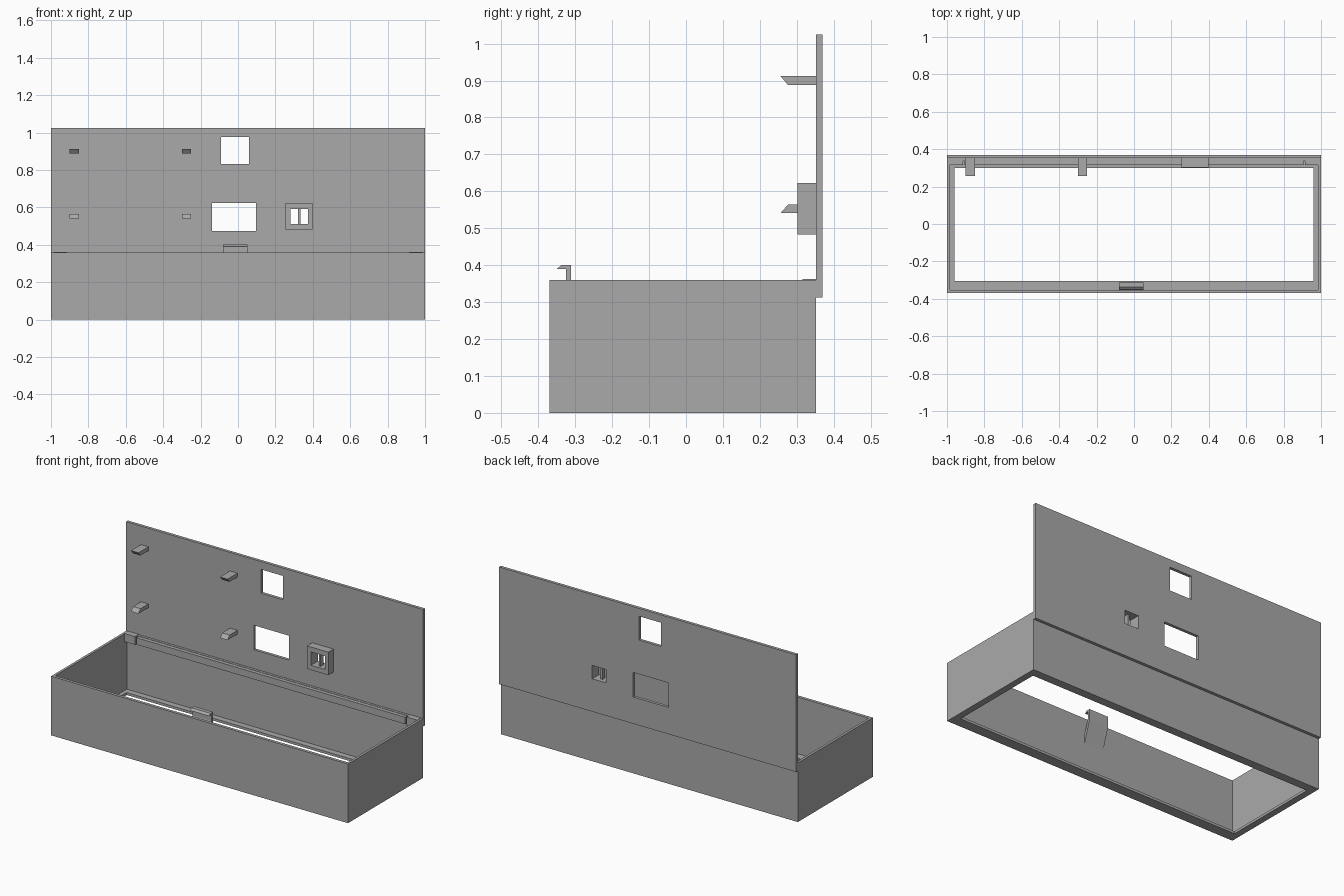
import bpy
import bmesh
from mathutils import Vector

if "Cube" in bpy.data.objects:
    bpy.data.objects.remove(bpy.data.objects["Cube"], do_unlink=True)

# Single grey plastic
grey = bpy.data.materials.new("grey_plastic")
grey.use_nodes = True
colour = (0.4, 0.4, 0.4, 1)
grey.diffuse_color = colour
grey.node_tree.nodes["Principled BSDF"].inputs["Base Color"].default_value = colour


def finish(name, bm):
    bmesh.ops.recalc_face_normals(bm, faces=bm.faces)
    mesh = bpy.data.meshes.new(name)
    bm.to_mesh(mesh)
    bm.free()
    mesh.materials.append(grey)
    obj = bpy.data.objects.new(name, mesh)
    bpy.context.collection.objects.link(obj)
    return obj


def extrude(bm, offset):
    """Thicken the flat sheet in bm into a closed solid."""
    result = bmesh.ops.extrude_face_region(bm, geom=bm.faces[:])
    verts = [g for g in result["geom"] if isinstance(g, bmesh.types.BMVert)]
    bmesh.ops.translate(bm, verts=verts, vec=offset)


def plate(name, outline, holes, place, offset):
    """Rectangular plate with rectangular holes; rectangles are (u0, u1, v0, v1)."""
    rects = [outline] + holes
    us = sorted({u for r in rects for u in r[:2]})
    vs = sorted({v for r in rects for v in r[2:]})
    bm = bmesh.new()
    grid = {(u, v): bm.verts.new(place(u, v)) for u in us for v in vs}
    for u0, u1 in zip(us, us[1:]):
        for v0, v1 in zip(vs, vs[1:]):
            u, v = (u0 + u1) / 2, (v0 + v1) / 2
            if not any(h[0] < u < h[1] and h[2] < v < h[3] for h in holes):
                bm.faces.new([grid[c] for c in ((u0, v0), (u1, v0), (u1, v1), (u0, v1))])
    loose = [v for v in bm.verts if not v.link_faces]
    bmesh.ops.delete(bm, geom=loose, context="VERTS")
    extrude(bm, offset)
    return finish(name, bm)


def prism(name, profile, x0, x1):
    """Extrude a (y, z) side profile along x."""
    bm = bmesh.new()
    bm.faces.new([bm.verts.new((x0, y, z)) for y, z in profile])
    extrude(bm, Vector((x1 - x0, 0, 0)))
    return finish(name, bm)


def block(name, x0, x1, y0, y1, z0, z1):
    return prism(name, [(y0, z0), (y1, z0), (y1, z1), (y0, z1)], x0, x1)


FRONT, BACK, RIM = -0.37, 0.352, 0.36
flat = lambda u, v: (u, v, 0)

# Open box: thin walls and an inward ledge around the bottom opening
plate("box_walls", (-1, 1, FRONT, BACK), [(-0.985, 0.985, -0.352, 0.337)],
      flat, Vector((0, 0, RIM)))
plate("bottom_ledge", (-0.99, 0.99, -0.36, 0.345), [(-0.96, 0.96, -0.305, 0.3)],
      flat, Vector((0, 0, 0.015)))

# Raised lid with two windows and a switch opening
switch_hole = (0.28, 0.373, 0.512, 0.593)
windows = [(-0.092, 0.058, 0.832, 0.977), (-0.14, 0.097, 0.475, 0.624)]
plate("lid", (-1, 1, 0.312, 1.025), windows + [switch_hole],
      lambda u, v: (u, BACK, v), Vector((0, 0.018, 0)))

# Switch housing with a central divider
plate("switch_housing", (0.253, 0.397, 0.483, 0.623), [switch_hole],
      lambda u, v: (u, 0.302, v), Vector((0, BACK - 0.302, 0)))
block("switch_divider", 0.32, 0.333, 0.32, 0.345, 0.512, 0.593)

# Board pegs on the lid: hooked tips face each other
for side, x in (("right", -0.9), ("middle", -0.3)):
    prism("upper_peg_" + side,
          [(BACK, 0.888), (0.276, 0.888), (0.256, 0.912), (BACK, 0.912)], x, x + 0.05)
    prism("lower_peg_" + side,
          [(BACK, 0.541), (0.256, 0.541), (0.276, 0.564), (BACK, 0.564)], x, x + 0.05)

# Hinge bar along the back wall, with end brackets
block("hinge_bar", -0.905, 0.905, 0.315, BACK, 0.316, 0.358)
for side, s in (("left", 1), ("right", -1)):
    block("hinge_bracket_" + side, s * 0.915, s * 0.987, 0.315, BACK, 0.312, 0.362)

# Front latch: springy leg rising from the wall to a hook
prism("front_latch",
      [(-0.355, 0.2), (-0.312, 0.34), (-0.312, 0.401), (-0.336, 0.401),
       (-0.35, 0.39), (-0.325, 0.39), (-0.325, 0.35), (-0.355, 0.25)], -0.08, 0.05)
